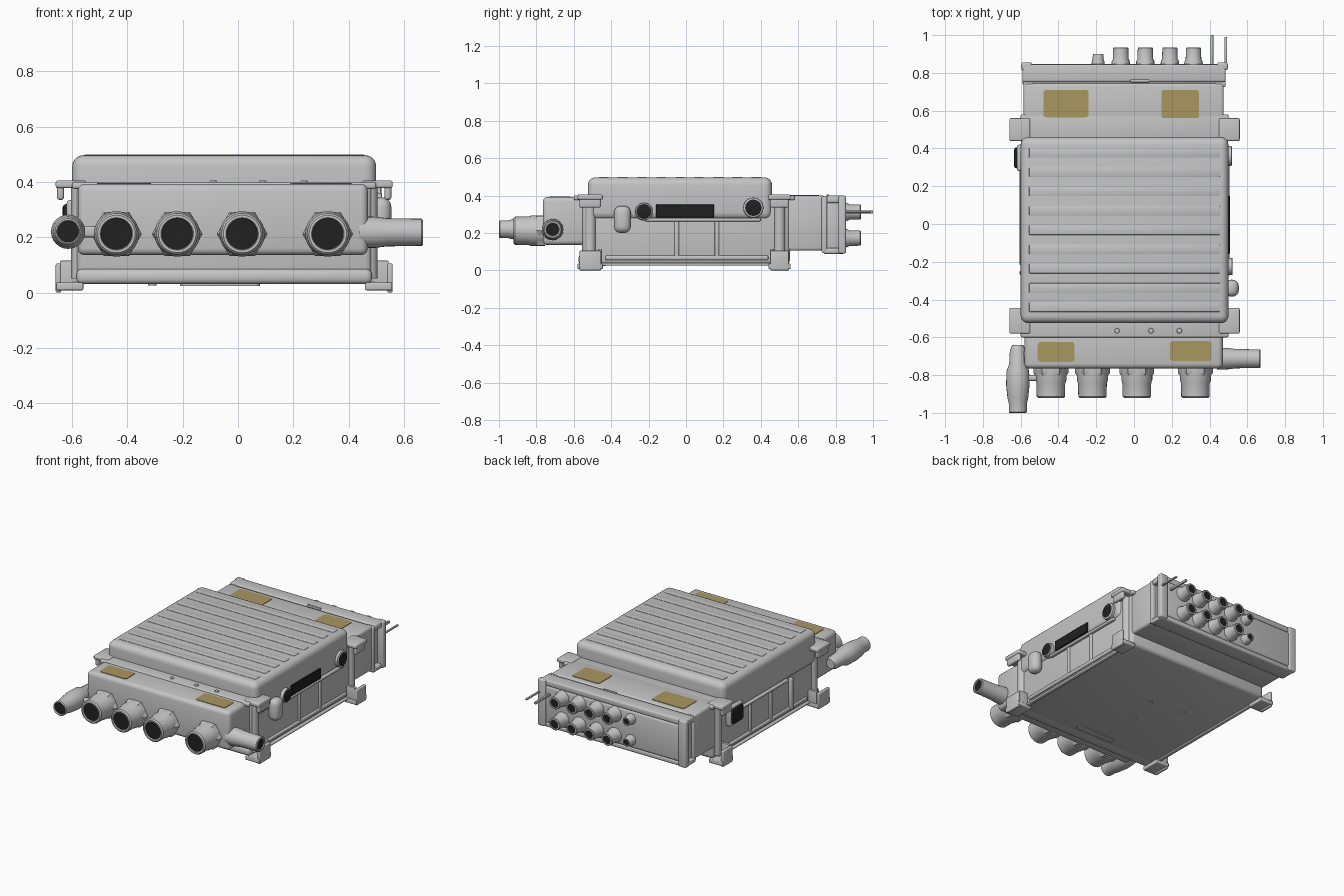
import bpy, bmesh, math
from mathutils import Vector

CX = -0.05  # centre of the case; the side tubes shift it off x = 0


def material(name, rgb):
    m = bpy.data.materials.new(name)
    m.diffuse_color = (*rgb, 1)
    return m


GREY = material("light grey metal", (0.56, 0.56, 0.56))
BLACK = material("black opening", (0.015, 0.015, 0.015))
GOLD = material("gold label", (0.40, 0.31, 0.12))


def finish(bm, name, mats):
    bmesh.ops.recalc_face_normals(bm, faces=bm.faces)
    me = bpy.data.meshes.new(name)
    bm.to_mesh(me)
    bm.free()
    for m in mats:
        me.materials.append(m)
    ob = bpy.data.objects.new(name, me)
    bpy.context.collection.objects.link(ob)
    return ob


def box(name, x, y, z, bevel=0.0, seg=3, mat=GREY, axis=None):
    """Box from ranges; axis limits the bevel to edges along that axis."""
    bm = bmesh.new()
    bmesh.ops.create_cube(bm, size=1)
    for v in bm.verts:
        v.co = Vector([(r[0] + r[1]) / 2 + c * (r[1] - r[0]) for r, c in zip((x, y, z), v.co)])
    if bevel:
        edges = [e for e in bm.edges if axis is None or
                 abs((e.verts[0].co - e.verts[1].co).normalized()[axis]) > 0.9]
        bmesh.ops.bevel(bm, geom=edges, offset=bevel, segments=seg, profile=0.5, affect='EDGES')
    return finish(bm, name, [mat])


def lathe(name, origin, axis, profile, n=24, end=GREY):
    """Turned part: (radius, distance) along axis, closed by an end cap."""
    bm = bmesh.new()
    q = Vector((0, 0, 1)).rotation_difference(Vector(axis))
    rings = []
    for r, d in profile:
        rings.append([bm.verts.new(Vector(origin) + q @ Vector(
            (r * math.cos(math.tau * i / n), r * math.sin(math.tau * i / n), d))) for i in range(n)])
    for a, b in zip(rings, rings[1:]):
        for i in range(n):
            bm.faces.new((a[i], a[(i + 1) % n], b[(i + 1) % n], b[i]))
    bm.faces.new(rings[0])
    bm.faces.new(rings[-1]).material_index = 1
    return finish(bm, name, [GREY, end])


def both_sides(name, x, y, z, **kw):
    """Box on the right and its mirror image on the left of the case."""
    box("right_" + name, x, y, z, **kw)
    box("left_" + name, (2 * CX - x[1], 2 * CX - x[0]), y, z, **kw)


# Case, domed lid and its shallow ribs
box("main_case", (-0.585, 0.485), (-0.555, 0.555), (0.03, 0.395), 0.025)
box("lid", (-0.60, 0.50), (-0.525, 0.46), (0.27, 0.497), 0.04, 5)
for i in range(9):
    y = -0.44 + i * 0.102
    box("lid_rib", (-0.555, 0.455), (y - 0.025, y + 0.025), (0.485, 0.4995), 0.0025, 2)
box("front_flange", (-0.60, 0.50), (-0.60, -0.44), (0.375, 0.40), 0.008)
box("rear_flange", (-0.60, 0.50), (0.44, 0.58), (0.375, 0.40), 0.008)
box("front_base_ledge", (-0.585, 0.485), (-0.575, -0.48), (0.03, 0.085), 0.02)

# Front connector box
box("front_box", (-0.58, 0.47), (-0.765, -0.50), (0.135, 0.393), 0.025)
for x in (-0.09, 0.09, 0.24):
    lathe("top_screw", (x, -0.565, 0.395), (0, 0, 1), [(0.016, 0), (0.012, 0.01)], 12)

# Rear box, recessed side panel, rim and raised back cover
box("rear_box", (-0.585, 0.475), (0.50, 0.745), (0.105, 0.40), 0.015)
box("rear_core", (-0.57, 0.455), (0.72, 0.835), (0.11, 0.39), 0.015)
box("rear_top_strip", (-0.59, 0.485), (0.752, 0.845), (0.36, 0.40), 0.01)
box("rear_bottom_strip", (-0.59, 0.485), (0.735, 0.845), (0.088, 0.12), 0.01)
both_sides("rear_rim", (0.44, 0.497), (0.815, 0.855), (0.09, 0.40), bevel=0.01)
both_sides("rear_side_post", (0.43, 0.485), (0.725, 0.755), (0.095, 0.395), bevel=0.008)
box("back_cover", (-0.56, 0.45), (0.80, 0.848), (0.115, 0.365), 0.018)
box("top_latch", (-0.02, 0.08), (0.75, 0.765), (0.39, 0.405), 0.003)

# Gold labels on the top
for x, y, z in (((-0.48, -0.24), (0.565, 0.71), 0.40), ((0.145, 0.345), (0.56, 0.71), 0.40),
                ((-0.51, -0.315), (-0.73, -0.625), 0.393), ((0.19, 0.41), (-0.725, -0.62), 0.393)):
    box("gold_label", x, y, (z - 0.003, z + 0.003), 0.015, 3, GOLD, 2)

# Large front connectors on hexagonal nuts
for x in (-0.44, -0.22, 0.015, 0.325):
    lathe("front_nut", (x, -0.755, 0.212), (0, -1, 0), [(0.092, 0), (0.092, 0.035), (0.085, 0.045)], 6)
    lathe("front_connector", (x, -0.755, 0.212), (0, -1, 0),
          [(0.082, 0), (0.082, 0.07), (0.076, 0.09), (0.075, 0.158), (0.068, 0.166),
           (0.059, 0.166), (0.056, 0.158)], 32, BLACK)

# Tube on the left and tube pointing right
lathe("left_tube", (-0.615, -0.64, 0.22), (0, -1, 0),
      [(0.030, 0), (0.042, 0.03), (0.046, 0.10), (0.060, 0.14), (0.062, 0.21), (0.055, 0.28),
       (0.048, 0.31), (0.048, 0.355), (0.042, 0.36), (0.038, 0.352)], 24, BLACK)
box("left_tube_bracket", (-0.62, -0.56), (-0.745, -0.67), (0.19, 0.25), 0.012)
box("left_tube_link", (-0.60, -0.50), (-0.83, -0.80), (0.20, 0.24), 0.01)
lathe("right_tube", (0.44, -0.713, 0.218), (1, 0, 0),
      [(0.058, 0), (0.056, 0.06), (0.051, 0.10), (0.049, 0.225), (0.044, 0.23),
       (0.036, 0.23), (0.033, 0.224)], 24, BLACK)

# Two rows of small rear connectors, ending in a smaller pair
for z in (0.312, 0.172):
    for x, r, d in ((-0.19, 0.028, 0.06), (-0.07, 0.04, 0.095), (0.06, 0.04, 0.095),
                    (0.19, 0.04, 0.095), (0.315, 0.04, 0.095)):
        lathe("rear_connector", (x, 0.84, z), (0, 1, 0),
              [(r * 1.25, 0), (r * 1.2, 0.02), (r * 1.03, 0.035), (r, d - 0.004), (r * 0.92, d),
               (r * 0.72, d), (r * 0.7, d - 0.005)], 20, BLACK)

# Thin rear blades
box("long_blade", (0.405, 0.42), (0.84, 1.0), (0.303, 0.32), 0.004, 2)
box("short_blade", (0.478, 0.492), (0.84, 0.99), (0.308, 0.318), 0.003, 2)

# Mounting feet and upper ears at four corners
for y0, y1, web in ((-0.58, -0.445, -0.46), (0.44, 0.56, 0.46)):
    both_sides("foot_plate", (0.46, 0.558), (y0, y1), (0.008, 0.036), bevel=0.005)
    both_sides("foot_wall", (0.54, 0.56), (y0 + 0.01, y1 - 0.01), (0.0, 0.105), bevel=0.006)
    both_sides("foot_web", (0.47, 0.545), (web - 0.01, web + 0.01), (0.01, 0.115), bevel=0.004)
    both_sides("ear_plate", (0.45, 0.56), (y0, y1), (0.378, 0.405), bevel=0.008)
    both_sides("ear_wall", (0.53, 0.555), (y0 + 0.01, y1 - 0.01), (0.335, 0.40), bevel=0.01)
    for x in (0.475, 2 * CX - 0.475):
        lathe("corner_post", (x, (y0 + y1) / 2, 0.05), (0, 0, 1), [(0.03, 0), (0.03, 0.34)], 16)

# Ledges and ribs along the sides
both_sides("lower_ledge", (0.47, 0.497), (-0.43, 0.44), (0.055, 0.08), bevel=0.008)
both_sides("base_ledge", (0.47, 0.497), (-0.50, 0.50), (0.025, 0.04), bevel=0.006)
both_sides("upper_ledge", (0.47, 0.505), (-0.22, 0.40), (0.262, 0.28), bevel=0.007)
for y in (-0.05, 0.165):
    both_sides("side_rib", (0.47, 0.495), (y - 0.012, y + 0.012), (0.06, 0.27), bevel=0.006)
box("left_side_rib", (-0.605, -0.57), (-0.27, -0.245), (0.06, 0.27), 0.006)

# Right side boss, dark slot and round openings
box("right_side_boss", (0.48, 0.555), (-0.385, -0.295), (0.20, 0.345), 0.035, 4)
box("right_dark_slot", (0.496, 0.507), (-0.16, 0.15), (0.283, 0.353), 0.003, 1, BLACK)
lathe("right_front_opening", (0.49, -0.225, 0.315), (1, 0, 0), [(0.048, 0), (0.045, 0.03), (0.04, 0.032)], 20, BLACK)
lathe("right_rear_opening", (0.49, 0.36, 0.335), (1, 0, 0), [(0.055, 0), (0.053, 0.025), (0.044, 0.03)], 20, BLACK)
# Left side dark grille
box("left_grille_frame", (-0.62, -0.58), (0.28, 0.42), (0.205, 0.335), 0.012)
box("left_dark_grille", (-0.635, -0.60), (0.295, 0.405), (0.22, 0.32), 0.012, 2, BLACK)

# Underside slot ridge and plugs
box("bottom_slot", (-0.21, 0.08), (-0.47, -0.43), (0.024, 0.04), 0.019, 4, GREY, 2)
for x, y in ((-0.07, 0.07), (-0.31, 0.10), (-0.13, -0.15)):
    lathe("bottom_plug", (x, y, 0.04), (0, 0, -1), [(0.018, 0), (0.015, 0.014)], 12)

# Smooth shading with crisp edges
for ob in bpy.data.objects:
    ob.select_set(True)
bpy.context.view_layer.objects.active = bpy.data.objects["lid"]
bpy.ops.object.shade_smooth_by_angle(angle=math.radians(35))
